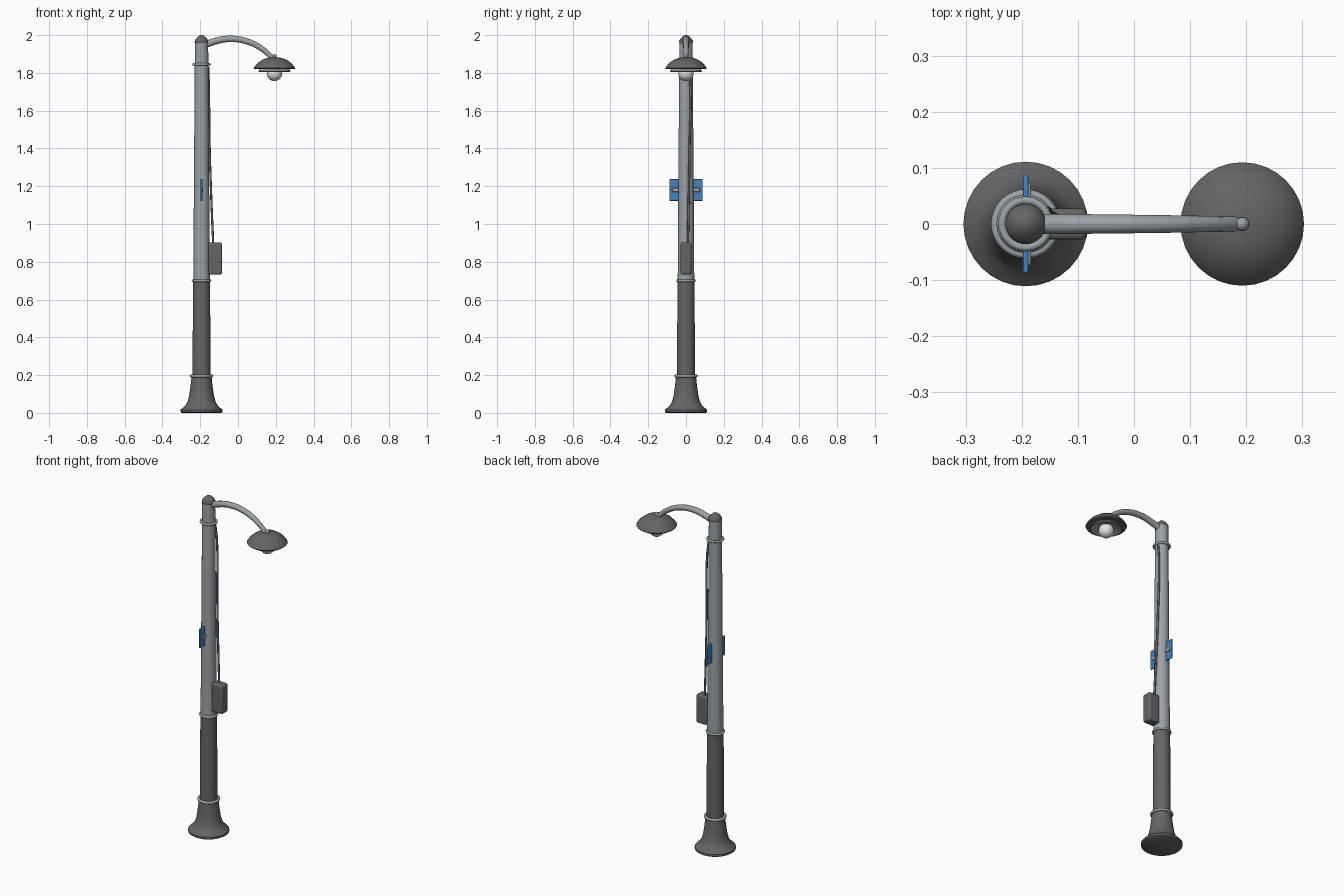
import bpy, math

if "Cube" in bpy.data.objects:
    bpy.data.objects.remove(bpy.data.objects["Cube"])

PX, LX = -0.193, 0.193  # pole axis and lamp axis


def mat(name, c):
    m = bpy.data.materials.new(name)
    m.diffuse_color = (*c, 1)
    m.use_nodes = True
    m.node_tree.nodes["Principled BSDF"].inputs["Base Color"].default_value = m.diffuse_color
    return m


DARK = mat("dark_grey", (0.13, 0.13, 0.14))
LIGHT = mat("light_grey", (0.33, 0.36, 0.38))
BLUE = mat("blue", (0.06, 0.22, 0.5))
WHITE = mat("glass", (0.8, 0.8, 0.76))


def finish(o, name, m, angle=40):
    o.name = name
    o.data.materials.append(m)
    bpy.ops.object.select_all(action='DESELECT')
    o.select_set(True)
    bpy.context.view_layer.objects.active = o
    bpy.ops.object.shade_smooth_by_angle(angle=math.radians(angle))
    return o


def lathe(name, x, prof, m, n=32):
    """Revolve (radius, z) points around a vertical axis; ends are capped."""
    verts, faces = [], []
    for r, z in prof:
        for i in range(n):
            a = 2 * math.pi * i / n
            verts.append((x + r * math.cos(a), r * math.sin(a), z))
    for k in range(len(prof) - 1):
        for i in range(n):
            j = (i + 1) % n
            faces.append((k*n + i, k*n + j, k*n + n + j, k*n + n + i))
    faces.append(tuple(reversed(range(n))))
    faces.append(tuple(range((len(prof) - 1) * n, len(prof) * n)))
    me = bpy.data.meshes.new(name)
    me.from_pydata(verts, [], faces)
    o = bpy.data.objects.new(name, me)
    bpy.context.collection.objects.link(o)
    return finish(o, name, m)


def tube(name, pts, r, m, taper=None):
    cu = bpy.data.curves.new(name, 'CURVE')
    cu.dimensions = '3D'
    cu.bevel_depth = r
    cu.bevel_resolution = 4
    cu.resolution_u = 8
    cu.use_fill_caps = True
    s = cu.splines.new('BEZIER')
    s.bezier_points.add(len(pts) - 1)
    for i, (b, p) in enumerate(zip(s.bezier_points, pts)):
        b.co = p
        b.handle_left_type = b.handle_right_type = 'AUTO'
        b.radius = taper[i] if taper else 1
    o = bpy.data.objects.new(name, cu)
    bpy.context.collection.objects.link(o)
    bpy.ops.object.select_all(action='DESELECT')
    o.select_set(True)
    bpy.context.view_layer.objects.active = o
    bpy.ops.object.convert(target='MESH')
    return finish(bpy.context.object, name, m)


def box(name, loc, size, bevel, m):
    bpy.ops.mesh.primitive_cube_add(size=1, location=loc)
    o = bpy.context.object
    o.scale = size
    bpy.ops.object.transform_apply(location=False, rotation=False, scale=True)
    b = o.modifiers.new("bevel", 'BEVEL')
    b.width, b.segments = bevel, 3
    return finish(o, name, m)


def ball(name, loc, r, m):
    bpy.ops.mesh.primitive_uv_sphere_add(segments=24, ring_count=16, radius=r, location=loc)
    return finish(bpy.context.object, name, m, 60)


def ring(name, z, r, t):
    bpy.ops.mesh.primitive_torus_add(location=(PX, 0, z), major_radius=r - t, minor_radius=t,
                                     major_segments=32, minor_segments=10)
    return finish(bpy.context.object, name, LIGHT, 60)


# flared base, two pole sections, cap
lathe("base", PX, [(0.105, 0), (0.111, 0.004), (0.111, 0.016), (0.104, 0.023), (0.086, 0.038),
                   (0.074, 0.06), (0.066, 0.09), (0.06, 0.13), (0.055, 0.17), (0.053, 0.2)], DARK)
lathe("lower_pole", PX, [(0.048, 0.19), (0.045, 0.7)], DARK)
lathe("upper_pole", PX, [(0.044, 0.69), (0.036, 1.85), (0.035, 1.965)], LIGHT)
lathe("pole_cap", PX, [(0.033, 1.956), (0.036, 1.96), (0.036, 1.97), (0.028, 1.983),
                       (0.014, 1.996), (0.003, 2.0)], DARK)

# collars
for nm, z, r, t in (("base_collar", 0.195, 0.062, 0.008), ("middle_collar", 0.7, 0.052, 0.007),
                    ("top_collar", 1.845, 0.049, 0.007)):
    ring(nm, z, r, t)

# curved arm
tube("arm", [(PX + 0.01, 0, 1.945), (-0.13, 0, 1.965), (-0.05, 0, 1.98), (0.05, 0, 1.966),
             (0.13, 0, 1.925), (0.192, 0, 1.868)], 0.018, LIGHT, [1, 1, .95, .88, .8, .72])

# lamp head: shade, inner reflector, finial, bulb
lathe("lamp_shade", LX, [(0.07, 1.824), (0.106, 1.82), (0.11, 1.825), (0.104, 1.835), (0.088, 1.853),
                         (0.066, 1.869), (0.04, 1.879), (0.012, 1.883)], DARK)
lathe("reflector", LX, [(0.03, 1.822), (0.066, 1.816), (0.082, 1.806), (0.085, 1.81),
                        (0.078, 1.82), (0.06, 1.828)], LIGHT)
ball("finial", (LX, 0, 1.888), 0.012, LIGHT)
ball("bulb", (LX, 0, 1.798), 0.041, WHITE)

# control box and its cable
box("control_box", (-0.121, 0, 0.817), (0.073, 0.056, 0.17), 0.01, DARK)
tube("cable", [(-0.158, 0.012, 1.83), (-0.155, 0.022, 1.75), (-0.15, 0.019, 1.4),
               (-0.14, 0.014, 1.1), (-0.131, 0.01, 0.89)], 0.006, DARK)

# paired side plates with brackets
for s, nm in ((-1, "front"), (1, "back")):
    box(nm + "_sign", (PX, s * 0.062, 1.18), (0.01, 0.052, 0.115), 0.004, BLUE)
    box(nm + "_sign_bracket", (PX + 0.003, s * 0.054, 1.18), (0.012, 0.04, 0.02), 0.003, LIGHT)
